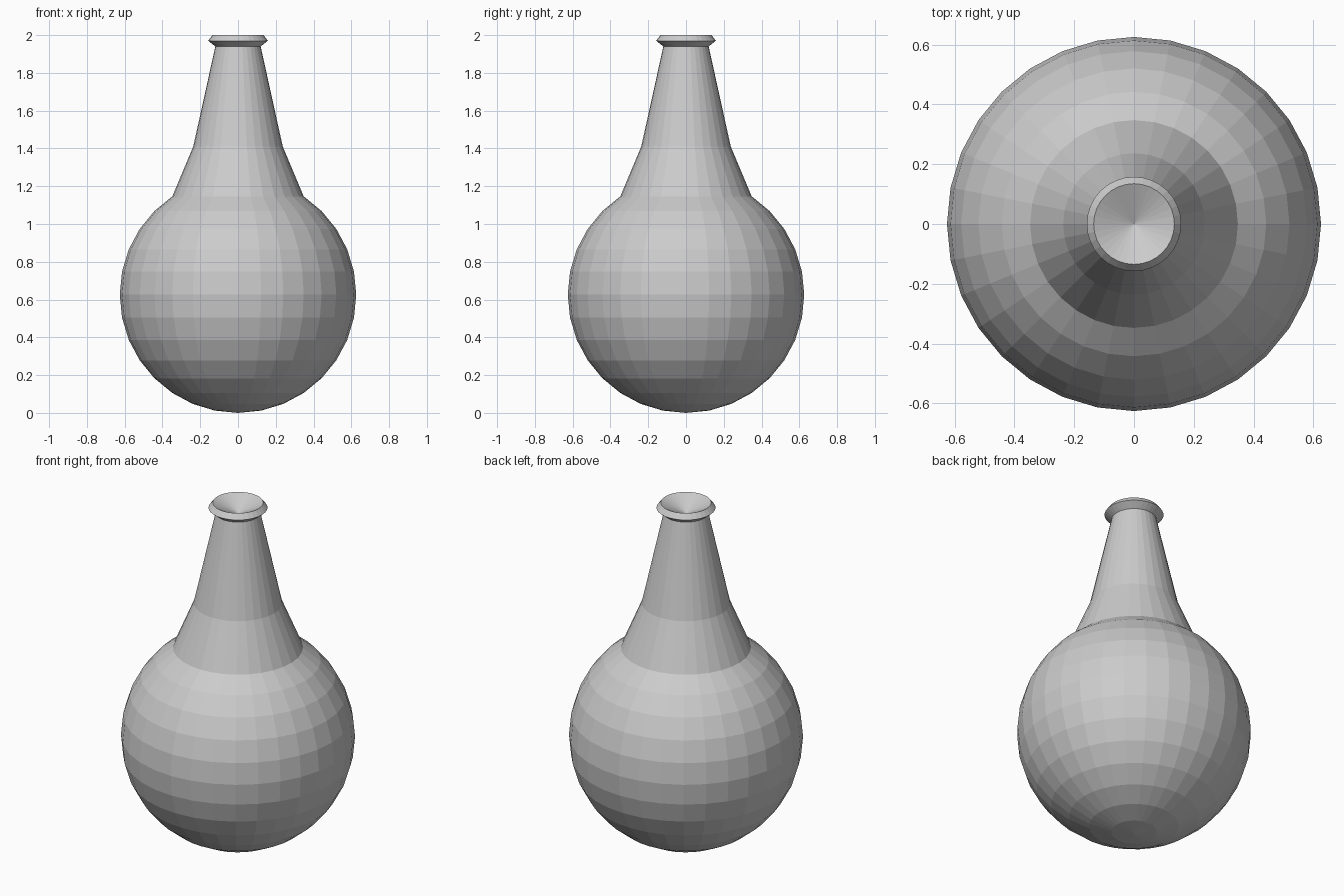
import bpy, bmesh, math

if "Cube" in bpy.data.objects:
    bpy.data.objects.remove(bpy.data.objects["Cube"])

SEG = 32
R = 0.626

# Profile (radius, z): lower sphere rings, then neck, flared lip and mouth
profile = []
for i in range(1, 14):
    a = math.pi * i / 16
    profile.append((R * math.sin(a), R - R * math.cos(a)))
profile += [(0.237, 1.41), (0.12, 1.94), (0.158, 1.97), (0.135, 2.0)]

bm = bmesh.new()
rings = []
for r, z in profile:
    rings.append([bm.verts.new((r * math.cos(2 * math.pi * k / SEG),
                                r * math.sin(2 * math.pi * k / SEG), z))
                  for k in range(SEG)])

# Walls of the flask
for lo, hi in zip(rings, rings[1:]):
    for k in range(SEG):
        n = (k + 1) % SEG
        bm.faces.new((lo[k], lo[n], hi[n], hi[k]))

# Rounded bottom pole and funnel-shaped mouth
bottom = bm.verts.new((0, 0, 0))
funnel = bm.verts.new((0, 0, 1.935))
for k in range(SEG):
    n = (k + 1) % SEG
    bm.faces.new((bottom, rings[0][n], rings[0][k]))
    bm.faces.new((funnel, rings[-1][k], rings[-1][n]))

mesh = bpy.data.meshes.new("flask")
bm.to_mesh(mesh)
bm.free()
flask = bpy.data.objects.new("flask", mesh)
bpy.context.collection.objects.link(flask)
